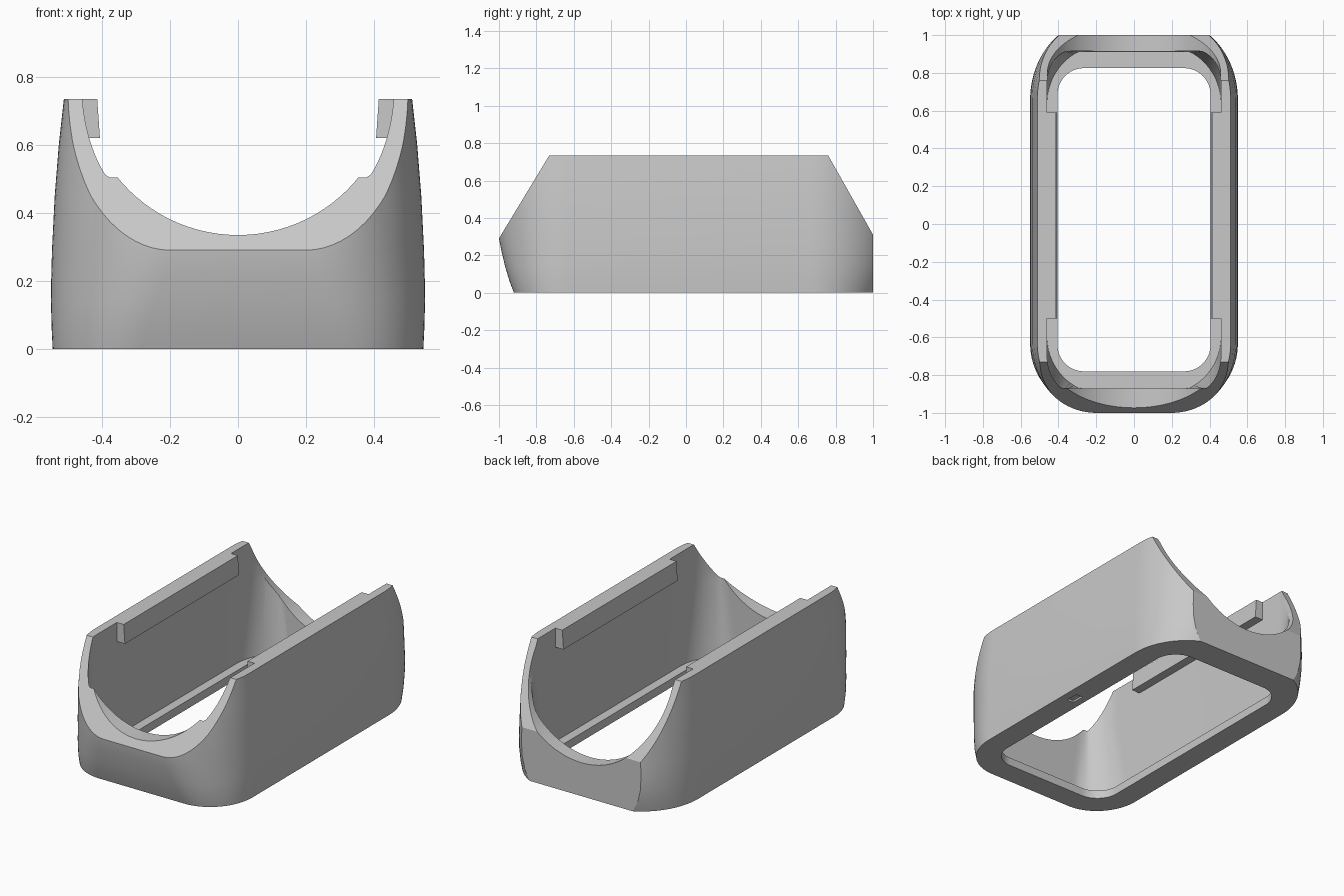
import bpy, bmesh, math
from mathutils import Matrix

if "Cube" in bpy.data.objects:
    bpy.data.objects.remove(bpy.data.objects["Cube"])

grey = bpy.data.materials.new("plain grey")
grey.use_nodes = True
COLOUR = (0.58, 0.58, 0.58, 1)
grey.diffuse_color = COLOUR
grey.node_tree.nodes["Principled BSDF"].inputs["Base Color"].default_value = COLOUR
TOP = 0.735


def make(name, bm):
    bmesh.ops.recalc_face_normals(bm, faces=bm.faces)
    mesh = bpy.data.meshes.new(name)
    bm.to_mesh(mesh)
    bm.free()
    mesh.materials.append(grey)
    obj = bpy.data.objects.new(name, mesh)
    bpy.context.collection.objects.link(obj)
    return obj


def outline(half, front, back, front_r, back_r, limits=(-2, 2), steps=20):
    """Rounded rectangle with elliptical corners, ends clipped flat at the limits."""
    right = []
    for y, (rx, ry), s, a0 in ((front, front_r, -1, -90), (back, back_r, 1, 0)):
        for i in range(steps + 1):
            a = math.radians(a0 + 90 * i / steps)
            py = y - s * ry + ry * math.sin(a)
            right.append((half - rx + rx * math.cos(a), max(limits[0], min(limits[1], py))))
    return right + [(-x, y) for x, y in reversed(right)]


def loft(name, sections):
    """Skin a stack of (z, outline) sections and cap both ends."""
    bm = bmesh.new()
    rings = [[bm.verts.new((x, y, z)) for x, y in pts] for z, pts in sections]
    n = len(rings[0])
    for low, high in zip(rings, rings[1:]):
        for i in range(n):
            j = (i + 1) % n
            bm.faces.new((low[i], low[j], high[j], high[i]))
    bm.faces.new(rings[0])
    bm.faces.new(rings[-1])
    return make(name, bm)


def prism(name, yz):
    """Extrude a side profile across the full width."""
    bm = bmesh.new()
    face = bm.faces.new([bm.verts.new((-1, y, z)) for y, z in yz])
    geo = bmesh.ops.extrude_face_region(bm, geom=[face])["geom"]
    bmesh.ops.translate(bm, vec=(2, 0, 0), verts=[v for v in geo if isinstance(v, bmesh.types.BMVert)])
    return make(name, bm)


def scoop(name, y0, y1, z, r):
    bm = bmesh.new()
    turn = Matrix.Translation((0, (y0 + y1) / 2, z)) @ Matrix.Rotation(math.pi / 2, 4, "X")
    bmesh.ops.create_cone(bm, cap_ends=True, segments=96, radius1=r, radius2=r, depth=y1 - y0, matrix=turn)
    return make(name, bm)


def box(name, lo, hi):
    bm = bmesh.new()
    mid = [(a + b) / 2 for a, b in zip(lo, hi)]
    size = [b - a for a, b in zip(lo, hi)]
    bmesh.ops.create_cube(bm, size=1, matrix=Matrix.Translation(mid) @ Matrix.Diagonal((*size, 1)))
    return make(name, bm)


# Outer shell: bowed sides, front leaning outward with corners that widen upward
body = loft("sleeve_body", [
    (z, outline(half, front, back, (rx, rx * 1.08), (0.35, back - 0.66)))
    for z, half, front, back, rx in (
        (0, 0.545, -0.92, 1.035, 0.26), (0.06, 0.548, -0.943, 1.055, 0.28),
        (0.14, 0.55, -0.967, 1.07, 0.31), (0.22, 0.549, -0.986, 1.075, 0.335),
        (0.29, 0.547, -1.0, 1.075, 0.35), (0.45, 0.539, -1.01, 1.075, 0.35),
        (0.6, 0.527, -1.01, 1.075, 0.35), (TOP, 0.512, -1.01, 1.075, 0.35))])

# Cavity whose corners tighten upward, floor opening, cut ends, end scoops, underside recess
cavity_low = outline(0.46, -0.9, 0.945, (0.3, 0.3), (0.3, 0.305), (-0.87, 0.91))
cavity_high = outline(0.46, -0.918, 0.965, (0.2, 0.218), (0.2, 0.225), (-0.87, 0.92))
opening = outline(0.405, -0.78, 0.825, (0.14, 0.14), (0.14, 0.14))
cutters = [
    loft("cavity_cutter", [(0.05, cavity_low), (0.5, cavity_high), (1, cavity_high)]),
    loft("opening_cutter", [(-0.1, opening), (0.2, opening)]),
    prism("front_slope_cutter", [(-0.57, 1), (-1.176, 0), (-1.5, 0), (-1.5, 1)]),
    prism("back_end_cutter", [(0.61, 1), (1, 0.31), (1, -1), (1.5, -1), (1.5, 1)]),
    scoop("front_scoop_cutter", -1.2, -0.86, 0.79, 0.455),
    scoop("back_scoop_cutter", 0.77, 1.2, 0.66, 0.458),
    box("recess_cutter", (0.45, 0.0, -0.1), (0.495, 0.08, 0.012)),
]
for cutter in cutters:
    mod = body.modifiers.new(cutter.name, "BOOLEAN")
    mod.operation, mod.solver, mod.object = "DIFFERENCE", "EXACT", cutter
bpy.context.view_layer.update()
result = bpy.data.meshes.new_from_object(body.evaluated_get(bpy.context.evaluated_depsgraph_get()))
body.modifiers.clear()
body.data = result
for cutter in cutters:
    bpy.data.objects.remove(cutter)
result.shade_smooth()
result.set_sharp_from_angle(angle=math.radians(25))

# Retaining rails along the upper inside edges, slightly thicker underneath
for side, s in (("left", 1), ("right", -1)):
    xs = sorted((s * 0.414, s * 0.462))
    rail = box(side + "_rail", (xs[0], -0.5, 0.62), (xs[1], 0.59, TOP))
    for v in rail.data.vertices:
        if abs(v.co.x) < 0.43 and v.co.z < 0.65:
            v.co.x -= s * 0.008
